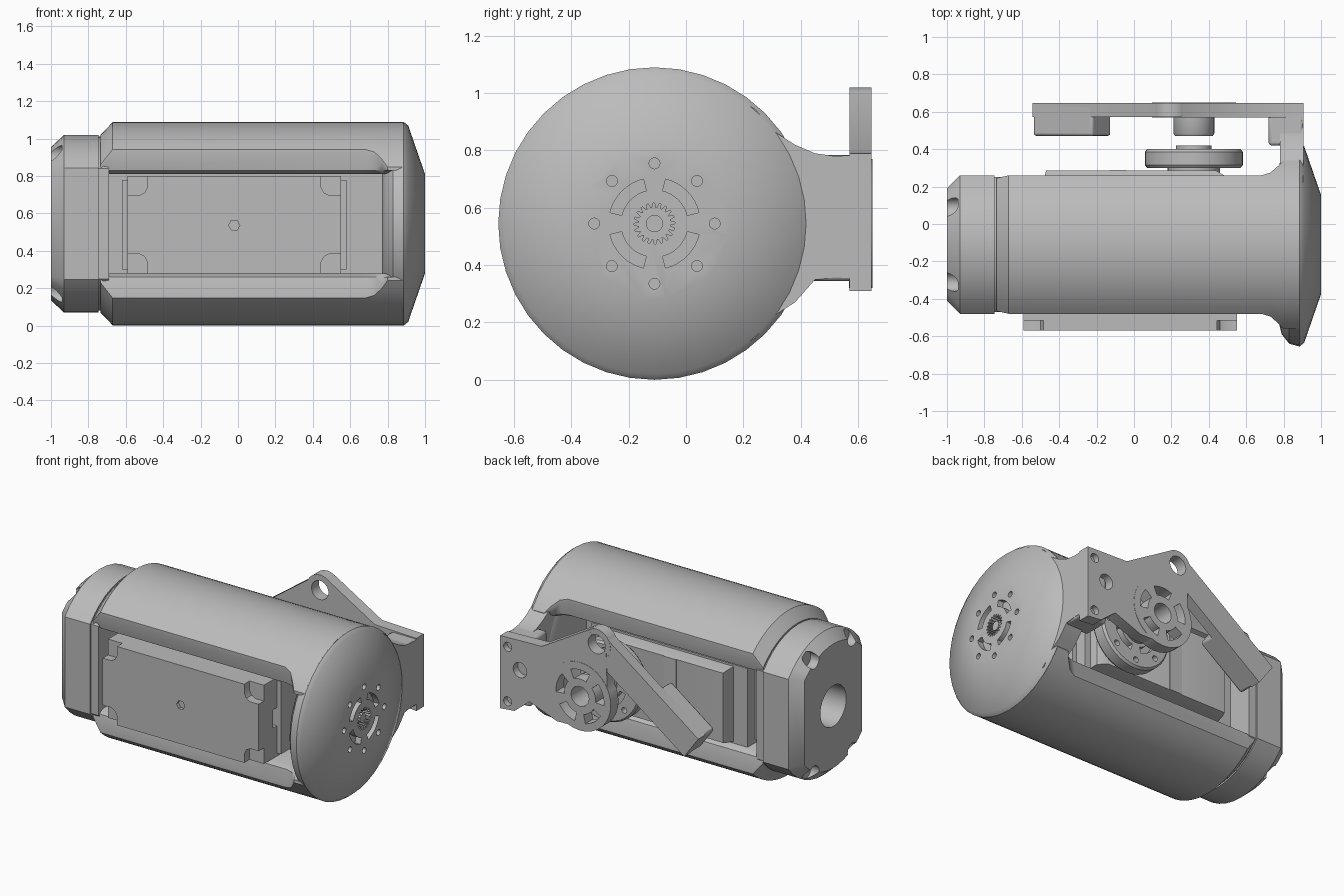
import bpy, bmesh
from math import sin, cos, pi, sqrt, asin, radians
from mathutils import Vector

if "Cube" in bpy.data.objects:
    bpy.data.objects.remove(bpy.data.objects["Cube"])

grey = bpy.data.materials.new("plain grey")
grey.use_nodes = True
grey.diffuse_color = (0.5, 0.5, 0.5, 1)
grey.node_tree.nodes["Principled BSDF"].inputs["Base Color"].default_value = (0.5, 0.5, 0.5, 1)

CY, CZ = -0.11, 0.545   # main axis runs along x through this point
HX = 0.32               # joint axis runs along y through (HX, CZ)


def loft(name, axis, sections):
    """Skin a list of (position, outline) sections along the x or y axis."""
    bm = bmesh.new()
    rings = []
    for a, pts in sections:
        rings.append([bm.verts.new((a, u, v) if axis == "x" else (u, a, v)) for u, v in pts])
    for r0, r1 in zip(rings, rings[1:]):
        for i in range(len(r0)):
            j = (i + 1) % len(r0)
            bm.faces.new((r0[i], r0[j], r1[j], r1[i]))
    bm.faces.new(rings[0])
    bm.faces.new(rings[-1])
    bmesh.ops.recalc_face_normals(bm, faces=bm.faces)
    me = bpy.data.meshes.new(name)
    bm.to_mesh(me)
    bm.free()
    ob = bpy.data.objects.new(name, me)
    bpy.context.collection.objects.link(ob)
    me.materials.append(grey)
    return ob


def prism(name, axis, pts, a, b):
    return loft(name, axis, [(a, pts), (b, pts)])


def circle(u, v, r, n=32):
    return [(u + r * cos(2 * pi * i / n), v + r * sin(2 * pi * i / n)) for i in range(n)]


def rect(u0, u1, v0, v1):
    return [(u0, v0), (u1, v0), (u1, v1), (u0, v1)]


def sector(u, v, r0, r1, mid, half, n=8):
    angs = [radians(mid - half + 2 * half * i / n) for i in range(n + 1)]
    return ([(u + r1 * cos(a), v + r1 * sin(a)) for a in angs] +
            [(u + r0 * cos(a), v + r0 * sin(a)) for a in reversed(angs)])


def boolean(ob, tools, op="DIFFERENCE"):
    """Apply each tool to the object, then discard the tools."""
    for t in tools:
        m = ob.modifiers.new("bool", "BOOLEAN")
        m.operation, m.object, m.solver = op, t, "EXACT"
    dg = bpy.context.evaluated_depsgraph_get()
    me = bpy.data.meshes.new_from_object(ob.evaluated_get(dg))
    ob.modifiers.clear()
    ob.data = me
    for t in tools:
        bpy.data.objects.remove(t)
    return ob


def bevel(ob, width, segments=2):
    m = ob.modifiers.new("bevel", "BEVEL")
    m.width, m.segments, m.limit_method = width, segments, "ANGLE"
    m.angle_limit = radians(40)
    return ob


# Half-shell rails above and below the window, flaring into the end flange
def rail(sign, r, w):
    edge = max(sqrt(r * r - w * w), 0.29)
    top = asin(w / r)
    arc = [(r * sin(top * k / 10), r * cos(top * k / 10)) for k in range(-10, 11)]
    lip = [(w, edge - 0.02), (w - 0.015, 0.285), (w - 0.05, 0.265)]
    pts = arc + lip + [(-y, z) for y, z in reversed(lip)]
    return [(CY + y, CZ + sign * z) for y, z in pts]


stations = [(-0.735, 0.475, 0.355), (-0.67, 0.543, 0.37), (0.68, 0.543, 0.37),
            (0.73, 0.543, 0.385), (0.77, 0.543, 0.42), (0.80, 0.543, 0.45), (0.88, 0.543, 0.45)]
for label, s in (("upper_rail", 1), ("lower_rail", -1)):
    loft(label, "x", [(x, rail(s, r, w)) for x, r, w in stations])


# Motor cap with clipped sides, chamfered rim, bore and corner screw pockets
def clipped(r, w, n=12):
    a = asin(w / r)
    arc = [(r * sin(a - 2 * a * k / n), r * cos(a - 2 * a * k / n)) for k in range(n + 1)]
    return [(CY + y, CZ + z) for y, z in arc + [(-y, -z) for y, z in arc]]


cap = loft("end_cap", "x", [(-1, clipped(0.41, 0.30)), (-0.93, clipped(0.475, 0.37)),
                            (-0.745, clipped(0.475, 0.37))])
tools = [prism("bore", "x", circle(CY, CZ, 0.135), -1.1, -0.7)]
for sy in (-1, 1):
    for sz in (-1, 1):
        tools.append(prism("pocket", "x", circle(CY + sy * 0.2, CZ + sz * 0.37, 0.05, 20), -1.1, -0.94))
boolean(cap, tools)
bulkhead = prism("bulkhead", "x", clipped(0.465, 0.36), -0.75, -0.69)
boolean(bulkhead, [prism("bore", "x", circle(CY, CZ, 0.135), -1.1, -0.6)])

# End flange: turned disc with a conical face, plus spline socket, slots and bolt holes
turned = [(0.77, 0.40), (0.79, 0.48), (0.83, 0.53), (0.885, 0.545), (0.91, 0.525), (1.0, 0.265)]
flange = loft("end_flange", "x", [(x, circle(CY, CZ, r, 40)) for x, r in turned])
spline = []
for k in range(80):
    r = 0.072 if k % 4 < 2 else 0.055
    spline.append((CY + r * cos(2 * pi * k / 80), CZ + r * sin(2 * pi * k / 80)))
tools = [prism("spline", "x", spline, 0.94, 1.1)]
for k in range(4):
    tools.append(prism("slot", "x", sector(CY, CZ, 0.118, 0.16, 45 + 90 * k, 31), 0.96, 1.1))
for k in range(8):
    a = pi * k / 4
    tools.append(prism("bolt", "x", circle(CY + 0.21 * cos(a), CZ + 0.21 * sin(a), 0.019, 16), 0.95, 1.1))
boolean(flange, tools)
prism("spline_core", "x", circle(CY, CZ, 0.03, 20), 0.9, 0.99)

# Neck blending the flange into the bracket mount
curve = [(0.10, 0.48), (0.24, 0.40), (0.31, 0.32), (0.38, 0.275), (0.45, 0.245),
         (0.52, 0.235), (0.60, 0.24)]
neck_pts = [(y, CZ + z) for y, z in curve] + [(y, CZ - 0.8 * z if y > 0.4 else CZ - z)
                                              for y, z in reversed(curve)]
prism("neck", "x", neck_pts, 0.78, 0.905)
mount = [(0.80, 0.34), (0.905, 0.34), (0.905, 0.60), (0.72, 0.60), (0.72, 0.44), (0.74, 0.40)]
bm_mount = prism("bracket_mount", "y", rect(0.72, 0.905, 0.345, 0.785), 0.42, 0.60)
bevel(bm_mount, 0.015)

# Servo: case with corner notches, front dimple and side connector
servo = prism("servo_case", "y", rect(-0.59, 0.55, 0.28, 0.80), -0.57, 0.2)
tools = [prism("dimple", "y", circle(-0.02, 0.537, 0.03, 6), -0.6, -0.55)]
for x, sx in ((-0.59, 1), (0.55, -1)):
    for z, sz in ((0.28, 1), (0.80, -1)):
        outline = [(-0.02, -0.02), (0.105, -0.02), (0.105, 0.06), (0.09, 0.09), (0.06, 0.105), (-0.02, 0.105)]
        tools.append(prism("notch", "y", [(x + sx * u, z + sz * v) for u, v in outline], -0.6, -0.515))
tools.append(prism("socket", "x", rect(-0.42, -0.36, 0.48, 0.60), 0.52, 0.6))
boolean(servo, tools)
prism("servo_side_step", "y", rect(-0.62, 0.58, 0.30, 0.78), -0.38, 0.12)
loft("servo_back_cover", "y", [(0.18, rect(-0.49, 0.51, 0.29, 0.79)), (0.25, rect(-0.48, 0.50, 0.30, 0.78)),
                               (0.285, rect(-0.47, 0.44, 0.31, 0.77))])
prism("cover_rib", "y", rect(-0.13, -0.04, 0.31, 0.77), 0.27, 0.29)
prism("inner_web", "y", rect(-0.70, 0.80, 0.25, 0.84), -0.16, -0.06)

# Output horn on the joint axis
prism("horn_base", "y", circle(HX, CZ, 0.14), 0.25, 0.31)
horn = loft("servo_horn", "y", [(0.30, circle(HX, CZ, 0.25, 40)), (0.315, circle(HX, CZ, 0.262, 40)),
                                (0.385, circle(HX, CZ, 0.262, 40)), (0.40, circle(HX, CZ, 0.25, 40))])
tools = []
for k in range(8):
    a = pi * k / 4
    tools.append(prism("bolt", "y", circle(HX + 0.21 * cos(a), CZ + 0.21 * sin(a), 0.019, 12), 0.25, 0.45))
for k in range(4):
    tools.append(prism("slot", "y", sector(HX, CZ, 0.118, 0.16, 45 + 90 * k, 31), 0.36, 0.45))
boolean(horn, tools)
prism("horn_hub", "y", circle(HX, CZ, 0.095), 0.39, 0.42)

# Rear bracket: plate, joint lobe and slanting arm
apex, tip = Vector((0.2, 0.92)), Vector((-0.49, 0.42))
d = (tip - apex).normalized()
n = Vector((d.y, -d.x)) * 0.088


def bar(p, q):
    return [tuple(v) for v in (p + n, q + n, q - n, p - n)]


plate = prism("rear_bracket", "y", [(0.905, 0.31), (0.905, 0.79), (0.60, 0.80), (0.26, 1.00), (0.13, 0.88),
                                    (0.12, 0.54), (0.30, 0.34), (0.49, 0.335), (0.69, 0.41), (0.80, 0.32)],
              0.57, 0.648)
boolean(plate, [prism("lobe", "y", circle(HX, CZ, 0.225), 0.569, 0.65),
                prism("apex", "y", circle(apex.x, apex.y, 0.1), 0.571, 0.647),
                prism("arm", "y", bar(apex, tip), 0.572, 0.646)], "UNION")
tools = [prism("eye", "y", circle(apex.x, apex.y, 0.062), 0.4, 0.8),
         prism("bore", "y", circle(HX, CZ, 0.065), 0.4, 0.8),
         prism("relief", "y", circle(0.76, 0.60, 0.05, 20), 0.4, 0.8)]
for k in range(5):
    tools.append(prism("slot", "y", sector(HX, CZ, 0.115, 0.175, 90 + 72 * k, 23), 0.4, 0.8))
for z in (0.37, 0.73):
    tools.append(prism("screw", "y", circle(0.85, z, 0.03, 16), 0.61, 0.8))
boolean(plate, tools)
pad = prism("arm_pad", "y", bar(apex + d * 0.46, tip), 0.47, 0.64)
bevel(pad, 0.015)

# Idler boss between bracket and horn
boss = loft("idler_boss", "y", [(0.47, circle(HX, CZ, 0.10)), (0.485, circle(HX, CZ, 0.11)),
                                (0.60, circle(HX, CZ, 0.11))])
boolean(boss, [prism("bore", "y", circle(HX, CZ, 0.065), 0.4, 0.8)])

# Smooth shading with crisp edges
for ob in bpy.context.scene.objects:
    if ob.type == "MESH":
        bpy.ops.object.select_all(action="DESELECT")
        ob.select_set(True)
        bpy.context.view_layer.objects.active = ob
        bpy.ops.object.shade_smooth_by_angle(angle=radians(35))
